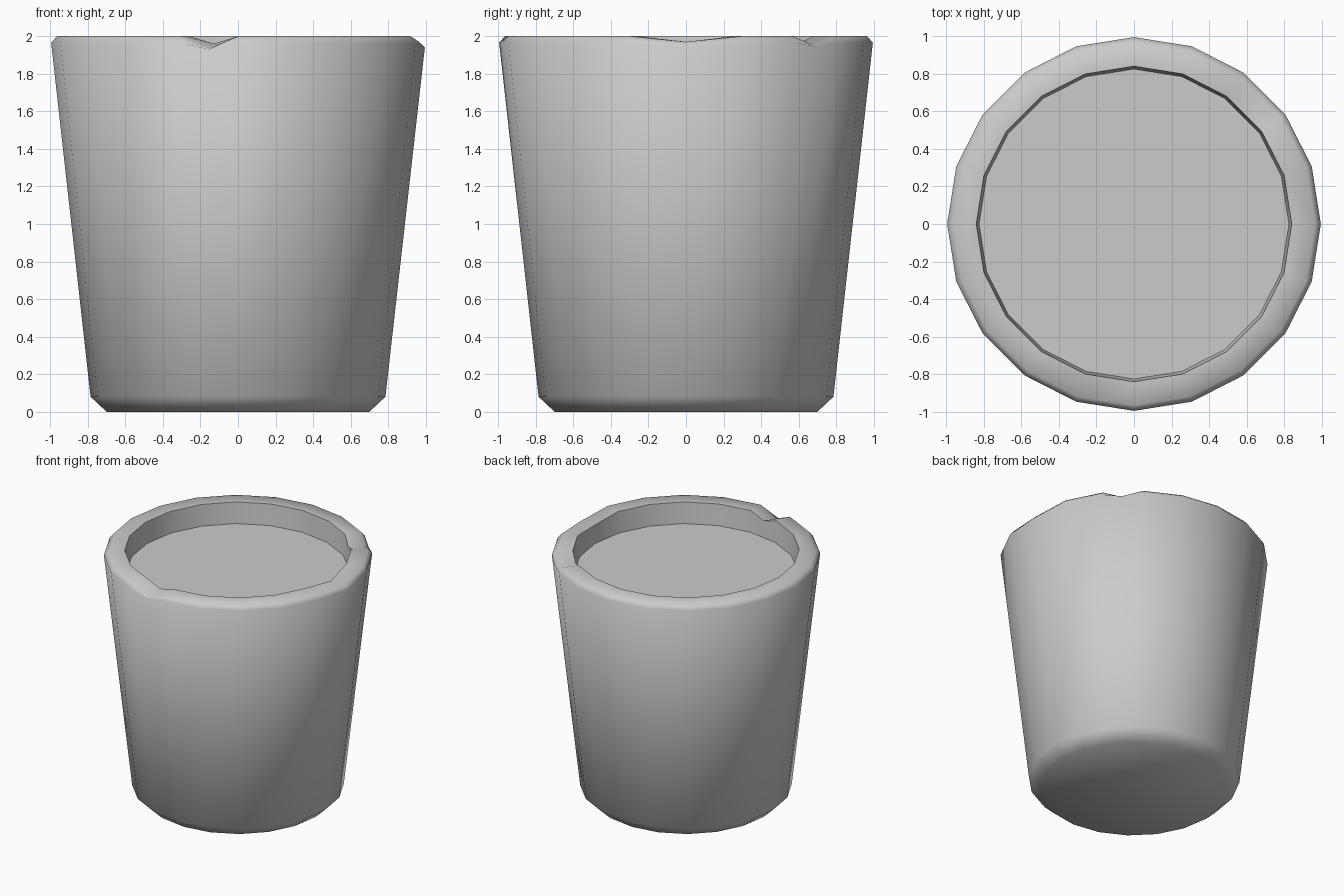
import bpy, bmesh
from math import cos, sin, radians

if "Cube" in bpy.data.objects:
    bpy.data.objects.remove(bpy.data.objects["Cube"])

SIDES = 20
# lathe profile from the underside up over the rim: (radius, height)
PROFILE = [(0.70, 0.0), (0.785, 0.08), (0.995, 1.965), (0.965, 2.0),
           (0.84, 2.0), (0.825, 1.83)]
RIM = (2, 3, 4)

# columns around the body: angle -> drop of (outer, top, inner) rim rings
columns = {i * 360 / SIDES: (0, 0, 0) for i in range(SIDES)}
columns[0.0] = (0.025, 0.03, 0.03)        # worn dip on the right
columns[45.0] = (0.02, 0.045, 0.045)      # small chip at back right
columns[261.0] = (0.035, 0.065, 0.04)     # notch at the front

bm = bmesh.new()
rings = []
for k, (r, z) in enumerate(PROFILE):
    ring = []
    for a, drops in sorted(columns.items()):
        d = drops[RIM.index(k)] if k in RIM else 0
        # inserted columns sit on the chord so the sides stay flat
        rr = r * (cos(radians(9)) if a in (45.0, 261.0) else 1)
        t = radians(a)
        ring.append(bm.verts.new((rr * cos(t), rr * sin(t), z - d)))
    rings.append(ring)

# side bands, underside and recessed top
for lo, hi in zip(rings, rings[1:]):
    n = len(lo)
    for i in range(n):
        j = (i + 1) % n
        bm.faces.new((lo[i], lo[j], hi[j], hi[i]))
bm.faces.new(rings[0][::-1])
bm.faces.new(rings[-1])
bmesh.ops.recalc_face_normals(bm, faces=bm.faces[:])

mesh = bpy.data.meshes.new("cup_body")
bm.to_mesh(mesh)
bm.free()
cup = bpy.data.objects.new("cup_body", mesh)
bpy.context.collection.objects.link(cup)

# soft outer bevels, crisp edge around the recessed top
bpy.context.view_layer.objects.active = cup
cup.select_set(True)
bpy.ops.object.shade_smooth_by_angle(angle=radians(70))
